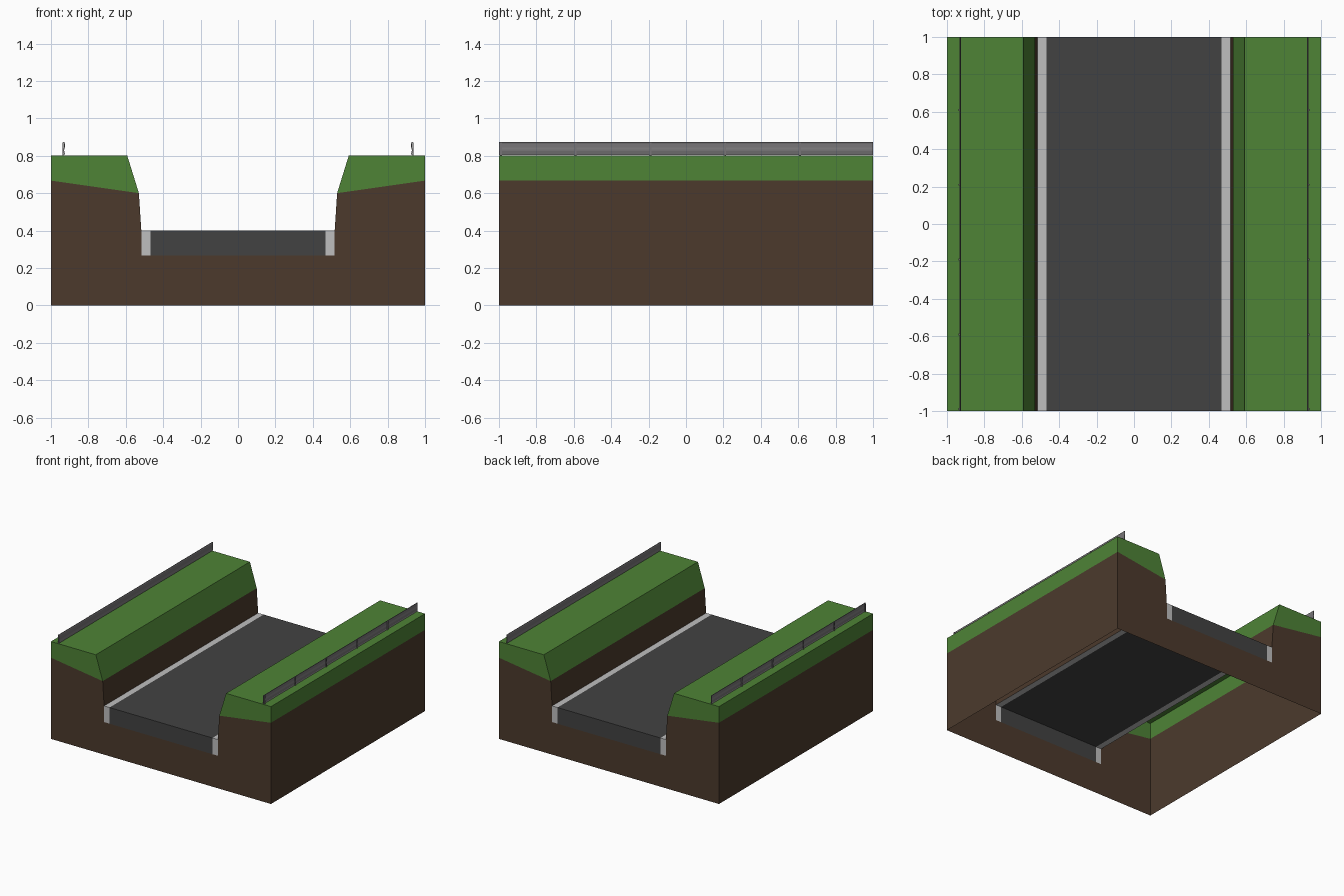
import bpy
import bmesh

cube = bpy.data.objects.get("Cube")
if cube:
    bpy.data.objects.remove(cube, do_unlink=True)


def material(name, srgb):
    color = [(c / 255 / 12.92) if c < 10 else ((c / 255 + 0.055) / 1.055) ** 2.4 for c in srgb]
    mat = bpy.data.materials.new(name)
    mat.use_nodes = True
    mat.diffuse_color = (*color, 1)
    bsdf = mat.node_tree.nodes["Principled BSDF"]
    bsdf.inputs["Base Color"].default_value = (*color, 1)
    bsdf.inputs["Roughness"].default_value = 0.9
    return mat


earth_brown = material("earth brown", (76, 58, 44))
grass_green = material("grass green", (78, 131, 54))
asphalt_grey = material("asphalt grey", (66, 66, 66))
kerb_grey = material("kerb light grey", (191, 191, 191))
rail_grey = material("rail grey", (120, 118, 120))


def finish(bm, name, mat):
    """Turn a bmesh of the +x half into an object mirrored across x."""
    mesh = bpy.data.meshes.new(name)
    bm.to_mesh(mesh)
    bm.free()
    mesh.materials.append(mat)
    obj = bpy.data.objects.new(name, mesh)
    bpy.context.collection.objects.link(obj)
    mirror = obj.modifiers.new("mirror", "MIRROR")
    mirror.use_mirror_merge = True
    return obj


def shell(name, outline, kept_edges, mat):
    """Capped sweep along y of a counter-clockwise (x, z) outline, open elsewhere."""
    bm = bmesh.new()
    front = [bm.verts.new((x, -1, z)) for x, z in outline]
    back = [bm.verts.new((x, 1, z)) for x, z in outline]
    bm.faces.new(front)
    bm.faces.new(back[::-1])
    for i in kept_edges:
        j = (i + 1) % len(outline)
        bm.faces.new((front[i], back[i], back[j], front[j]))
    bm.normal_update()
    return finish(bm, name, mat)


# Ground: outer walls, trench walls and end faces, open underneath
shell("earth_base",
      [(0, 0), (1, 0), (1, 0.667), (0.53, 0.6), (0.517, 0.4), (0.517, 0.267), (0, 0.267)],
      [1, 3], earth_brown)

# Grass layer on both banks
shell("grass_banks", [(1, 0.667), (1, 0.8), (0.592, 0.8), (0.53, 0.6)],
      [0, 1, 2], grass_green)

# Road surface and its edge strips
shell("road", [(0, 0.267), (0.467, 0.267), (0.467, 0.4), (0, 0.4)], [2], asphalt_grey)
shell("kerbs", [(0.467, 0.267), (0.517, 0.267), (0.517, 0.4), (0.467, 0.4)], [2], kerb_grey)

# Guard rails with a corrugated section
inner = [(0.929, 0.803), (0.926, 0.81), (0.929, 0.825), (0.929, 0.832),
         (0.926, 0.845), (0.926, 0.865), (0.929, 0.873)]
outer = [(x + 0.004, z) for x, z in inner]
section = outer + inner[::-1]
shell("guard_rails", section, range(len(section)), rail_grey)

# Rail posts on the outer side
bm = bmesh.new()
for k in range(5):
    cube = bmesh.ops.create_cube(bm, size=1)["verts"]
    bmesh.ops.scale(bm, verts=cube, vec=(0.006, 0.01, 0.07))
    bmesh.ops.translate(bm, verts=cube, vec=(0.935, -0.99 + 0.4 * k, 0.835))
finish(bm, "rail_posts", rail_grey)
